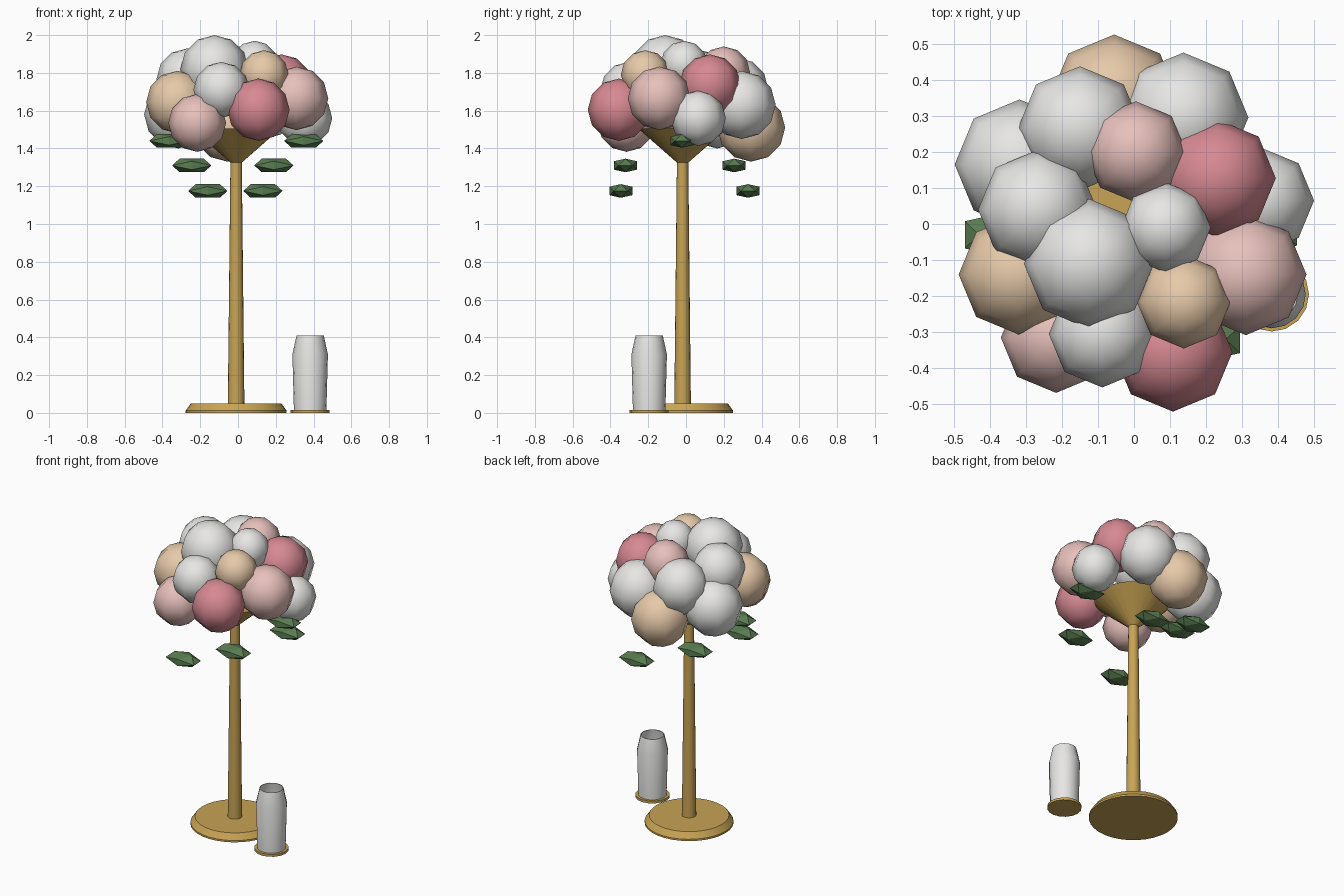
import bpy, bmesh, math
from mathutils import Vector

cube = bpy.data.objects.get("Cube")
if cube:
    bpy.data.objects.remove(cube, do_unlink=True)


def material(name, rgb):
    m = bpy.data.materials.new(name)
    m.use_nodes = True
    m.diffuse_color = (*rgb, 1)
    m.node_tree.nodes["Principled BSDF"].inputs["Base Color"].default_value = (*rgb, 1)
    return m


WHITE = material("white", (0.87, 0.865, 0.855))
GOLD = material("gold", (0.58, 0.37, 0.09))
ROSE = material("rose", (0.68, 0.25, 0.29))
PINK = material("blush pink", (0.83, 0.55, 0.52))
CREAM = material("peach cream", (0.84, 0.62, 0.42))
GREEN = material("leaf green", (0.1, 0.2, 0.08))


def finish(name, bm, mat, location, smooth_angle=None):
    """Turn a bmesh into a placed, coloured object."""
    bmesh.ops.recalc_face_normals(bm, faces=bm.faces)
    mesh = bpy.data.meshes.new(name)
    bm.to_mesh(mesh)
    bm.free()
    mesh.materials.append(mat)
    obj = bpy.data.objects.new(name, mesh)
    obj.location = location
    bpy.context.collection.objects.link(obj)
    if smooth_angle:
        bpy.ops.object.select_all(action="DESELECT")
        obj.select_set(True)
        bpy.context.view_layer.objects.active = obj
        bpy.ops.object.shade_smooth_by_angle(angle=math.radians(smooth_angle))
    return obj


def lathe(name, profile, sides, mat, location):
    """Spin a radius/height profile around the vertical axis."""
    bm = bmesh.new()
    verts = [bm.verts.new((r, 0, z)) for r, z in profile]
    edges = [bm.edges.new(pair) for pair in zip(verts, verts[1:])]
    bmesh.ops.spin(bm, geom=verts + edges, axis=(0, 0, 1), cent=(0, 0, 0),
                   steps=sides, angle=math.tau)
    bmesh.ops.remove_doubles(bm, verts=bm.verts, dist=0.0005)
    return finish(name, bm, mat, location, 35)


def flower(name, x, y, z, radius, mat):
    """Low-poly ball bloom."""
    bm = bmesh.new()
    bmesh.ops.create_uvsphere(bm, u_segments=8, v_segments=6, radius=radius)
    return finish(name, bm, mat, (x, y, z), 60)


def leaf(name, location):
    """Flattened icosahedron with its edges lined up to the axes."""
    phi = (1 + math.sqrt(5)) / 2
    size = Vector((0.104, 0.061, 0.036)) / phi
    bm = bmesh.new()
    for a in (-1, 1):
        for b in (-phi, phi):
            for p in ((b, a, 0), (a, 0, b), (0, b, a)):
                bm.verts.new([c * s for c, s in zip(p, size)])
    bmesh.ops.convex_hull(bm, input=bm.verts)
    return finish(name, bm, mat=GREEN, location=location)


# Stand: round foot, tapered pole and flared holder
STAND = (-0.01, -0.018, 0)
lathe("stand_foot", [(0, 0), (0.267, 0), (0.267, 0.012), (0.24, 0.05), (0, 0.05)], 32, GOLD, STAND)
lathe("stand_pole", [(0, 0.04), (0.044, 0.04), (0.03, 1.34), (0, 1.34)], 16, GOLD, STAND)
lathe("flower_holder", [(0, 1.325), (0.03, 1.325), (0.235, 1.505), (0, 1.505)], 24, GOLD, STAND)

# Bouquet of ball blooms
blooms = [
    (-0.055, 0.345, 1.51, 0.18, CREAM),
    (0.137, 0.295, 1.63, 0.18, WHITE),
    (-0.317, 0.165, 1.58, 0.18, WHITE),
    (-0.15, 0.265, 1.71, 0.172, WHITE),
    (-0.267, 0.04, 1.765, 0.165, WHITE),
    (-0.125, -0.11, 1.82, 0.18, WHITE),
    (0.088, -0.01, 1.845, 0.125, WHITE),
    (0.005, 0.2, 1.80, 0.14, PINK),
    (0.23, 0.127, 1.735, 0.163, ROSE),
    (0.353, 0.065, 1.56, 0.146, WHITE),
    (0.31, -0.14, 1.665, 0.168, PINK),
    (0.138, -0.215, 1.79, 0.13, CREAM),
    (0.108, -0.355, 1.605, 0.165, ROSE),
    (-0.088, -0.305, 1.71, 0.148, WHITE),
    (-0.216, -0.315, 1.535, 0.153, PINK),
    (-0.32, -0.14, 1.645, 0.166, CREAM),
]
for i, bloom in enumerate(blooms, 1):
    flower(f"flower_{i}", *bloom)

# Floating leaves below the bouquet
leaves = [(0.348, -0.022, 1.44), (-0.365, -0.03, 1.44), (0.19, -0.32, 1.31),
          (-0.245, 0.255, 1.31), (-0.16, -0.345, 1.175), (0.132, 0.328, 1.175)]
for i, spot in enumerate(leaves, 1):
    leaf(f"leaf_{i}", spot)

# Open vase on a thin gold rim
VASE = (0.382, -0.195, 0)
lathe("vase_rim", [(0, 0), (0.103, 0), (0.103, 0.016), (0, 0.016)], 16, GOLD, VASE)
lathe("vase_body", [(0, 0.014), (0.086, 0.014), (0.094, 0.31), (0.072, 0.41),
                    (0.068, 0.41), (0.088, 0.31), (0.08, 0.03), (0, 0.03)], 16, WHITE, VASE)
